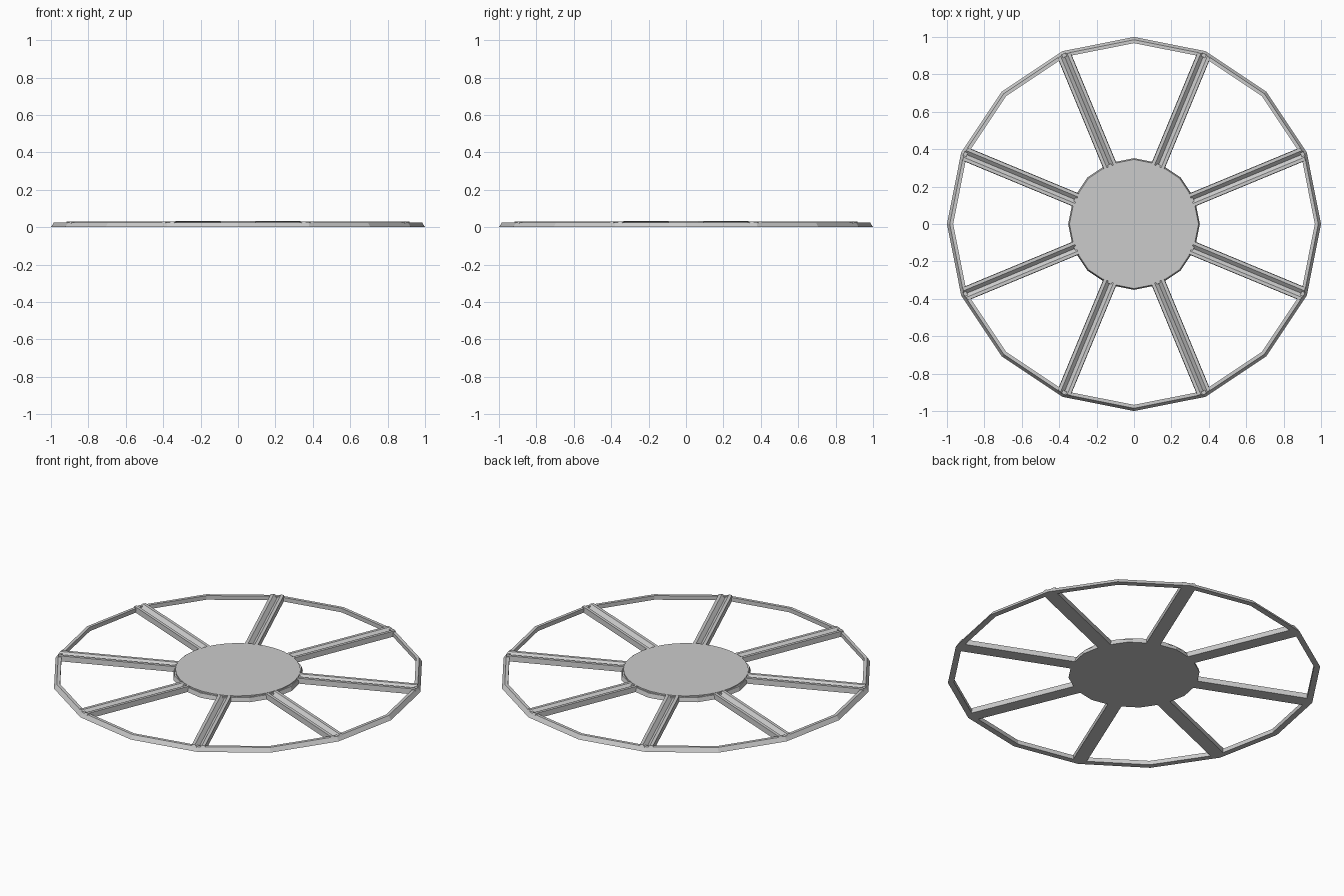
import bpy, bmesh
from math import pi, sin, cos, radians, tan

if "Cube" in bpy.data.objects:
    bpy.data.objects.remove(bpy.data.objects["Cube"])


def make(name, verts, faces):
    me = bpy.data.meshes.new(name)
    me.from_pydata(verts, [], faces)
    bm = bmesh.new()
    bm.from_mesh(me)
    bmesh.ops.recalc_face_normals(bm, faces=bm.faces)
    bm.to_mesh(me)
    bm.free()
    ob = bpy.data.objects.new(name, me)
    bpy.context.collection.objects.link(ob)
    return ob


def ring(name, profile, sides):
    # Sweep a closed (radius, z) profile around the z axis
    n = len(profile)
    verts = [(r * cos(2 * pi * i / sides), r * sin(2 * pi * i / sides), z)
             for i in range(sides) for r, z in profile]
    faces = [(i * n + j, i * n + (j + 1) % n,
              (i + 1) % sides * n + (j + 1) % n, (i + 1) % sides * n + j)
             for i in range(sides) for j in range(n)]
    return make(name, verts, faces)


def disc(name, layers, sides):
    # Solid stack of (radius, z) polygons, capped at both ends
    verts = [(r * cos(2 * pi * i / sides), r * sin(2 * pi * i / sides), z)
             for r, z in layers for i in range(sides)]
    faces = [(k * sides + i, k * sides + (i + 1) % sides,
              (k + 1) * sides + (i + 1) % sides, (k + 1) * sides + i)
             for k in range(len(layers) - 1) for i in range(sides)]
    faces.append(tuple(range(sides)))
    faces.append(tuple(range((len(layers) - 1) * sides, len(layers) * sides)))
    return make(name, verts, faces)


# Outer rim: 16 sides, sloped outer wall
ring("outer_rim", [(1.0, 0), (0.985, 0.024), (0.967, 0.024), (0.967, 0)], 16)

# Hub: 16-sided body with a rounder cap
disc("hub", [(0.352, 0), (0.345, 0.024)], 16)
disc("hub_cap", [(0.335, 0.02), (0.335, 0.032)], 32)

# Spokes: bars with a V groove along the top, ends following the rim corner
section = [(-0.038, 0), (0, 0), (0.038, 0), (0.036, 0.031),
           (0.019, 0.031), (0, 0.014), (-0.019, 0.031), (-0.036, 0.031)]
n = len(section)
inner = [(0.31, y, z) for y, z in section]
outer = [(0.998 - 0.5 * z - abs(y) * tan(pi / 16), y, z) for y, z in section]
sides = [(j, (j + 1) % n, n + (j + 1) % n, n + j) for j in range(n)]
ends = [(0, 1, 5, 6, 7), (1, 2, 3, 4, 5)]
ends += [tuple(v + n for v in f) for f in ends]
for k in range(8):
    spoke = make(f"spoke_{k + 1}", inner + outer, sides + ends)
    spoke.rotation_euler.z = radians(22.5 + 45 * k)
